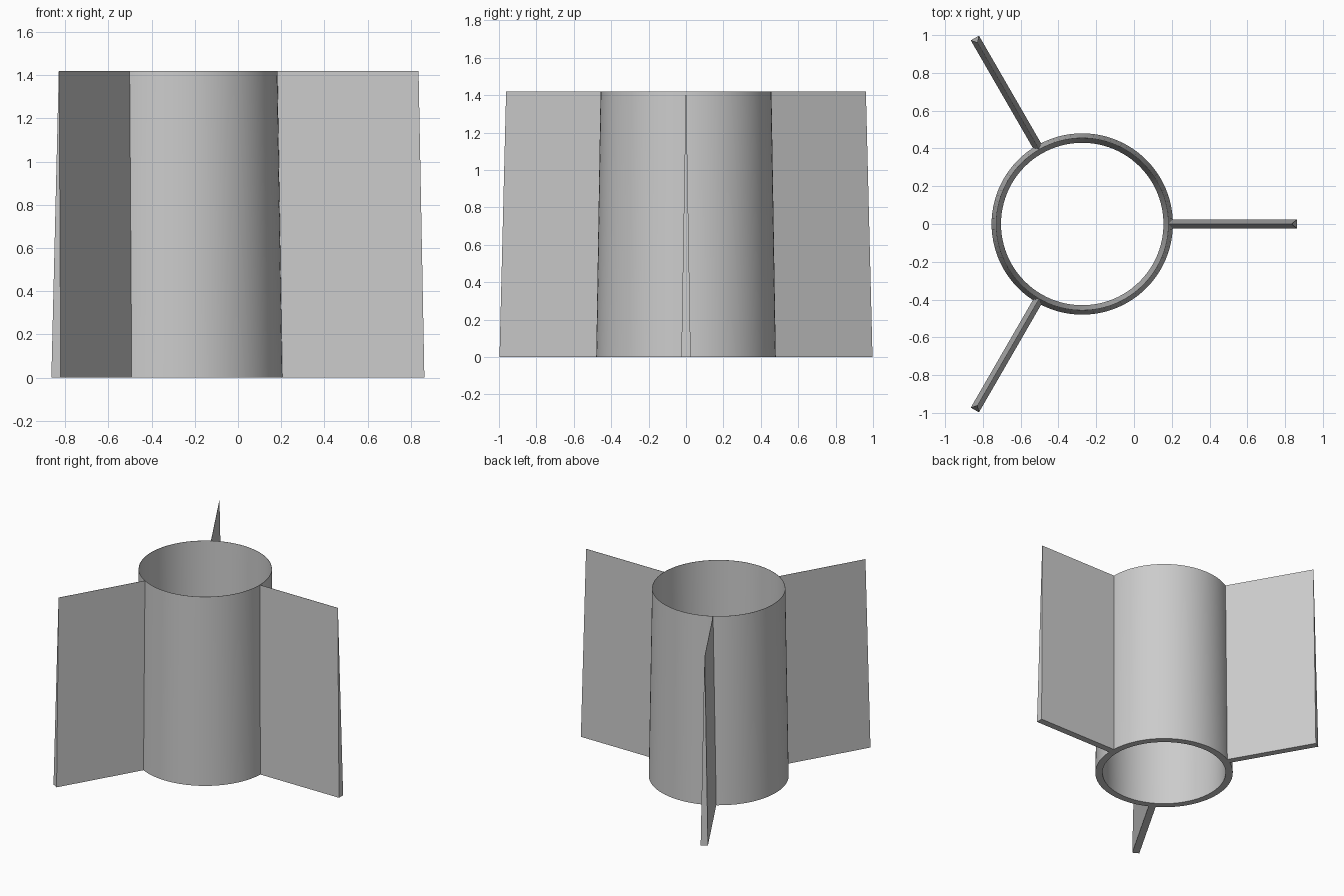
import bpy
import bmesh
from math import radians
from mathutils import Matrix

if "Cube" in bpy.data.objects:
    bpy.data.objects.remove(bpy.data.objects["Cube"], do_unlink=True)

HEIGHT = 1.42
CENTRE_X = -0.274
RIDGE = 0.457        # radius of the thin top edge of the tube
SEGMENTS = 96

grey = bpy.data.materials.new("plain grey")
grey.use_nodes = True
colour = (0.6, 0.6, 0.6, 1)
grey.diffuse_color = colour
grey.node_tree.nodes["Principled BSDF"].inputs["Base Color"].default_value = colour


def finish(name, bm):
    bmesh.ops.recalc_face_normals(bm, faces=bm.faces)
    mesh = bpy.data.meshes.new(name)
    bm.to_mesh(mesh)
    bm.free()
    mesh.materials.append(grey)
    obj = bpy.data.objects.new(name, mesh)
    bpy.context.collection.objects.link(obj)
    obj.location.x = CENTRE_X
    return obj


# Tube: wall tapers from a flat base to a thin top edge
bm = bmesh.new()
profile = [(0.43, 0), (0.48, 0), (RIDGE, HEIGHT), (RIDGE - 0.002, HEIGHT)]
ring = [bm.verts.new((r, 0, z)) for r, z in profile]
edges = [bm.edges.new((ring[i], ring[i - 1])) for i in range(len(ring))]
bmesh.ops.spin(bm, geom=ring + edges, cent=(0, 0, 0), axis=(0, 0, 1),
               angle=radians(360), steps=SEGMENTS, use_merge=True)
bmesh.ops.remove_doubles(bm, verts=bm.verts, dist=0.0001)
tube = finish("tube", bm)
bpy.context.view_layer.objects.active = tube
tube.select_set(True)
bpy.ops.object.shade_smooth_by_angle(angle=radians(30))
tube.select_set(False)

# Fins: three tapered blades spaced evenly around the tube
for name, angle in (("left_fin", 0), ("back_fin", 120), ("front_fin", 240)):
    bm = bmesh.new()
    bmesh.ops.create_cube(bm, size=1)
    for v in bm.verts:
        top = v.co.z > 0
        outer = 1.11 if top else 1.137
        half = 0.001 if top else 0.025
        v.co = (outer if v.co.x > 0 else RIDGE - 0.001,
                half if v.co.y > 0 else -half,
                HEIGHT if top else 0)
    bm.transform(Matrix.Rotation(radians(angle), 4, "Z"))
    finish(name, bm)
